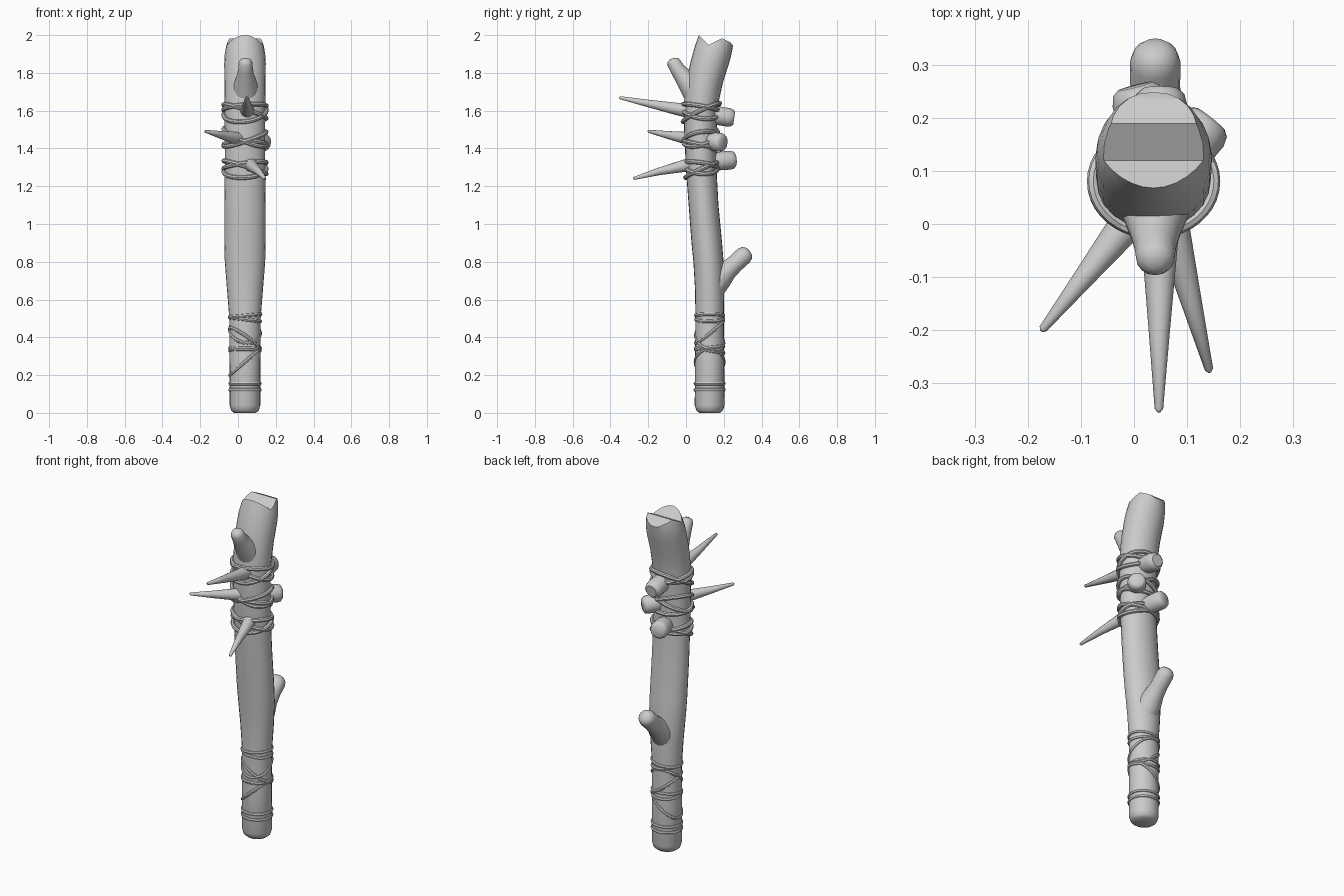
import bpy, bmesh
from math import cos, sin, pi, radians
from mathutils import Vector

if "Cube" in bpy.data.objects:
    bpy.data.objects.remove(bpy.data.objects["Cube"])

CX = 0.037  # shaft axis offset in x


def loft(name, rings, closed=False):
    """Skin a list of vertex rings; cap the ends unless closed."""
    bm = bmesh.new()
    loops = [[bm.verts.new(p) for p in r] for r in rings]
    n = len(loops[0])
    pairs = list(zip(loops, loops[1:])) + ([(loops[-1], loops[0])] if closed else [])
    for a, b in pairs:
        for i in range(n):
            j = (i + 1) % n
            bm.faces.new((a[i], a[j], b[j], b[i]))
    if not closed:
        bm.faces.new(loops[0][::-1])
        bm.faces.new(loops[-1])
    bmesh.ops.recalc_face_normals(bm, faces=bm.faces)
    me = bpy.data.meshes.new(name)
    bm.to_mesh(me)
    bm.free()
    ob = bpy.data.objects.new(name, me)
    bpy.context.collection.objects.link(ob)
    return ob


def tube(name, pts, radii, sides=16, closed=False):
    """Round tube along a path with a radius per point."""
    pts = [Vector(p) for p in pts]
    n = len(pts)
    rings = []
    for k, (p, r) in enumerate(zip(pts, radii)):
        a = pts[(k - 1) % n] if closed else pts[max(k - 1, 0)]
        b = pts[(k + 1) % n] if closed else pts[min(k + 1, n - 1)]
        t = (b - a).normalized()
        u = t.cross(Vector((0, 0, 1))).normalized()
        v = t.cross(u)
        rings.append([p + (u * cos(2 * pi * i / sides) + v * sin(2 * pi * i / sides)) * r
                      for i in range(sides)])
    return loft(name, rings, closed)


# Shaft sections: z, centre y, half width x, half width y
SECTIONS = [(0, .125, .058, .055), (.012, .125, .073, .07), (.04, .125, .081, .079),
            (.3, .125, .082, .077), (.5, .125, .083, .075), (.65, .125, .095, .077),
            (.8, .119, .107, .08), (.9, .11, .109, .081), (1.1, .093, .109, .079),
            (1.3, .08, .107, .081), (1.5, .076, .107, .086), (1.65, .082, .108, .092),
            (1.75, .098, .109, .098), (1.85, .125, .11, .103), (1.9, .138, .107, .103),
            (1.95, .15, .098, .1), (2.0, .16, .08, .092), (2.05, .168, .06, .08)]


def section(z):
    for a, b in zip(SECTIONS, SECTIONS[1:]):
        if z <= b[0]:
            f = (z - a[0]) / (b[0] - a[0])
            return [a[i] + (b[i] - a[i]) * f for i in (1, 2, 3)]


def around(z, ang, out=0.0):
    cy, rx, ry = section(z)
    return Vector((CX + (rx + out) * cos(ang), cy + (ry + out) * sin(ang), z))


shaft = loft("shaft", [[around(s[0], 2 * pi * i / 24) for i in range(24)] for s in SECTIONS])

# Splintered notch across the top of the shaft
prof = [(-.2, 2.0), (.068, 2.0), (.12, 1.948), (.19, 1.983), (.235, 1.962),
        (.26, 1.93), (.4, 1.9), (.4, 2.2), (-.2, 2.2)]
cutter = loft("top_cutter", [[(x, y, z) for y, z in prof] for x in (-.3, .4)])
cutter.hide_render = True
mod = shaft.modifiers.new("notch", 'BOOLEAN')
mod.operation = 'DIFFERENCE'
mod.solver = 'EXACT'
mod.object = cutter
bpy.context.view_layer.objects.active = shaft
bpy.ops.object.modifier_apply(modifier="notch")
bpy.data.objects.remove(cutter)


# Broken branch stubs, flared where they meet the shaft: y, z, radius
def branch(name, data):
    tube(name, [(.04, y, z) for y, z, r in data], [d[2] for d in data])


branch("rear_branch", [(.13, .66, .075), (.18, .715, .066), (.22, .755, .053), (.26, .79, .047),
                       (.305, .832, .048), (.322, .846, .041), (.332, .855, .028), (.336, .858, .012)])
branch("front_branch", [(.08, 1.66, .08), (.03, 1.73, .066), (-.015, 1.78, .048), (-.045, 1.82, .039),
                        (-.065, 1.855, .036), (-.071, 1.868, .028), (-.074, 1.876, .012)])

# Horn spikes driven through the head: tip, blunt end
SPIKES = [((.047, -.355, 1.67), (.05, .255, 1.56)),
          ((-.175, -.202, 1.492), (.145, .198, 1.43)),
          ((.143, -.28, 1.24), (.002, .26, 1.34))]
PROFILE = [(0, .003), (.01, .008), (.25, .02), (.5, .033), (.7, .043), (.85, .05),
           (.95, .051), (.985, .045), (1, .034)]
for k, (tip, end) in enumerate(SPIKES):
    a, b = Vector(tip), Vector(end)
    pts = []
    for f, r in PROFILE:
        p = a.lerp(b, f)
        p.z += .018 * sin(pi * f) * (1 if k == 2 else -.3)  # slight curve
        pts.append(p)
    tube(f"spike_{k + 1}", pts, [r for f, r in PROFILE], 14)

# Rope lashings: crossing tilted loops at each spike: height, tilt, direction
LOOPS = [(1.595, .038, 200), (1.59, .05, 75), (1.615, .02, 300),
         (1.46, .05, 150), (1.45, .04, 20), (1.42, .02, 270),
         (1.30, .035, 190), (1.285, .04, 80), (1.31, .02, 320)]
for k, (z, tilt, deg) in enumerate(LOOPS):
    ring = [around(z + tilt * cos(2 * pi * i / 40 - radians(deg)), 2 * pi * i / 40, .006)
            for i in range(40)]
    tube(f"lashing_{k + 1}", ring, [.012] * 40, 8, True)

# Grip wrap: flat level bands and crossing diagonal bands
WRAPS = [(.155, 0, 0), (.122, 0, 0), (.515, .008, 0), (.495, .01, 180), (.345, .008, 90),
         (.33, .012, 270), (.27, .07, 0), (.39, .06, 200), (.43, .06, 100)]
for k, (z, tilt, deg) in enumerate(WRAPS):
    ring = [around(z + tilt * cos(2 * pi * i / 40 - radians(deg)), 2 * pi * i / 40, -.004)
            for i in range(40)]
    tube(f"grip_wrap_{k + 1}", ring, [.011] * 40, 8, True)

# Smooth shading with sharp broken edges
for ob in bpy.context.collection.objects:
    ob.select_set(True)
bpy.ops.object.shade_smooth_by_angle(angle=radians(40))
